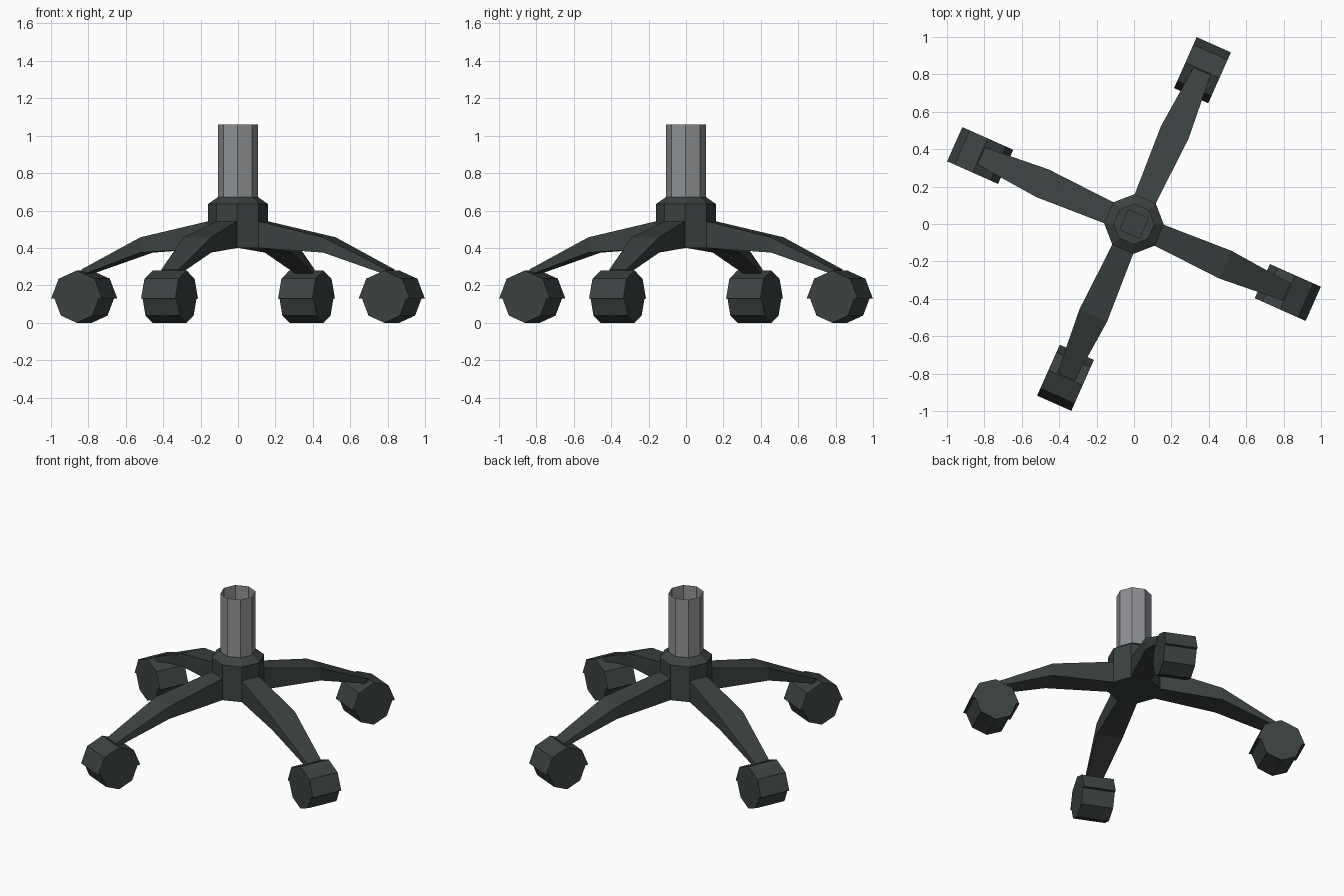
import bpy, bmesh, math
from mathutils import Matrix, Vector

if "Cube" in bpy.data.objects:
    bpy.data.objects.remove(bpy.data.objects["Cube"])


def material(name, rgb):
    m = bpy.data.materials.new(name)
    m.diffuse_color = (*rgb, 1)
    m.use_nodes = True
    m.node_tree.nodes["Principled BSDF"].inputs["Base Color"].default_value = m.diffuse_color
    return m


DARK = material("dark plastic", (0.045, 0.056, 0.054))
GREY = material("grey metal", (0.27, 0.28, 0.295))
TURN = math.radians(-24)


def finish(name, bm, mat, angle=0.0, fix=True):
    if fix:
        bmesh.ops.recalc_face_normals(bm, faces=bm.faces)
    bm.transform(Matrix.Rotation(angle, 4, 'Z'))
    me = bpy.data.meshes.new(name)
    bm.to_mesh(me)
    bm.free()
    me.materials.append(mat)
    ob = bpy.data.objects.new(name, me)
    bpy.context.collection.objects.link(ob)
    return ob


def skin(bm, rings, cap_start, cap_end):
    """Join equal-length rings of points with quads."""
    vs = [[bm.verts.new(p) for p in r] for r in rings]
    n = len(vs[0])
    for a, b in zip(vs, vs[1:]):
        for i in range(n):
            j = (i + 1) % n
            bm.faces.new((a[i], a[j], b[j], b[i]))
    if cap_start:
        bm.faces.new(vs[0][::-1])
    if cap_end:
        bm.faces.new(vs[-1])


def octagon(r, z):
    a0 = TURN + math.pi / 8
    return [Vector((r * math.cos(a0 + i * math.pi / 4),
                    r * math.sin(a0 + i * math.pi / 4), z)) for i in range(8)]


# Hub: octagonal socket with a bevelled, open top
bm = bmesh.new()
skin(bm, [octagon(0.16, 0.40), octagon(0.16, 0.635), octagon(0.107, 0.672)], True, False)
finish("hub", bm, DARK, fix=False)

# Core block inside the hub, seen down the open column
bm = bmesh.new()
skin(bm, [[(x, y, z) for x, y in ((-.06, -.06), (.06, -.06), (.06, .06), (-.06, .06))]
          for z in (0.41, 0.54)], True, True)
finish("hub_core", bm, DARK, TURN)

# Column: open octagonal tube
bm = bmesh.new()
skin(bm, [octagon(0.107, 0.672), octagon(0.107, 1.06)], False, False)
finish("column", bm, GREY, fix=False)

# Caster side profile: half octagon cover stepping in to a smaller half octagon wheel
CR, CZ = 0.90, 0.13
profile = [(CR + rad * math.cos(math.radians(a)), CZ + rad * math.sin(math.radians(a)))
           for rad, start in ((0.149, 0), (0.13, 180)) for a in range(start, start + 181, 45)]

# Arm sections: distance from centre, half width, bottom, top
sections = [(0.146, 0.061, 0.40, 0.543), (0.535, 0.081, 0.375, 0.457), (0.894, 0.05, 0.255, 0.285)]

for k in range(4):
    ang = TURN + k * math.pi / 2
    bm = bmesh.new()
    skin(bm, [[(r, -w, lo), (r, w, lo), (r, w, hi), (r, -w, hi)]
              for r, w, lo, hi in sections], True, True)
    finish(f"arm_{k + 1}", bm, DARK, ang)

    bm = bmesh.new()
    skin(bm, [[(r, t, z) for r, z in profile] for t in (-0.1, 0.1)], True, True)
    finish(f"caster_{k + 1}", bm, DARK, ang)
